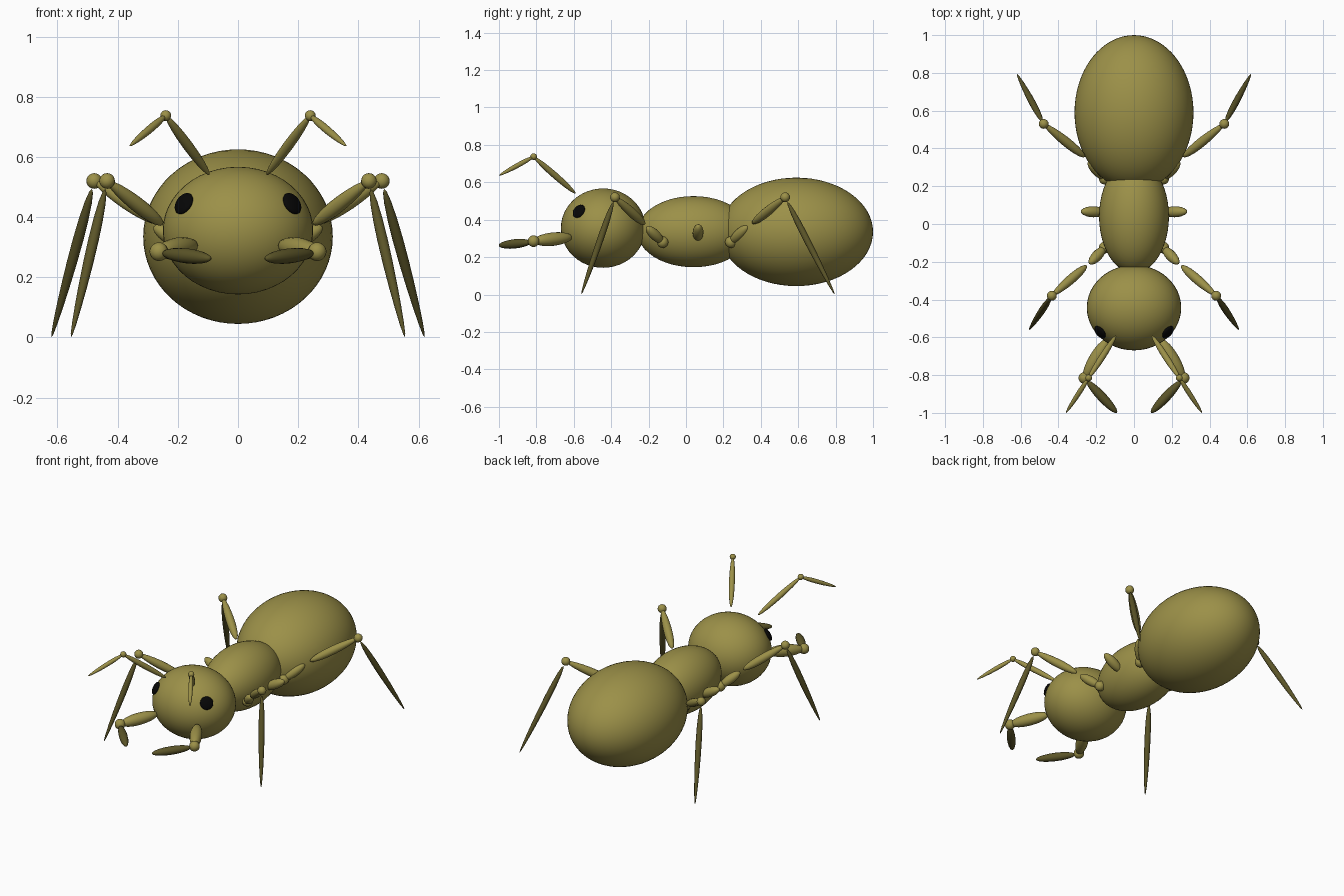
import bpy, bmesh
from mathutils import Vector, Matrix

cube = bpy.data.objects.get("Cube")
if cube:
    bpy.data.objects.remove(cube, do_unlink=True)


def material(name, color):
    m = bpy.data.materials.new(name)
    m.use_nodes = True
    m.diffuse_color = color
    bsdf = m.node_tree.nodes["Principled BSDF"]
    bsdf.inputs["Base Color"].default_value = color
    bsdf.inputs["Roughness"].default_value = 0.7
    return m


OLIVE = material("olive shell", (0.33, 0.28, 0.065, 1))
DARK = material("dark olive limb ends", (0.105, 0.09, 0.021, 1))
BLACK = material("black eye", (0.002, 0.002, 0.002, 1))


def ellipsoid(name, centre, radii, axis=None, mat=OLIVE, segs=24, taper=0.0):
    """Smooth ellipsoid; its z radius follows axis, taper narrows the far end."""
    bm = bmesh.new()
    bmesh.ops.create_uvsphere(bm, u_segments=segs, v_segments=max(10, segs // 2), radius=1)
    for v in bm.verts:
        k = 1 - taper * v.co.z
        v.co = Vector((v.co.x * radii[0] * k, v.co.y * radii[1] * k, v.co.z * radii[2]))
    for f in bm.faces:
        f.smooth = True
    mesh = bpy.data.meshes.new(name)
    bm.to_mesh(mesh)
    bm.free()
    mesh.materials.append(mat)
    obj = bpy.data.objects.new(name, mesh)
    rot = Matrix()
    if axis is not None:
        rot = Vector(axis).to_track_quat('Z', 'Y').to_matrix().to_4x4()
    obj.matrix_world = Matrix.Translation(centre) @ rot
    bpy.context.collection.objects.link(obj)


def spindle(name, a, b, r, taper=0.0, mat=OLIVE):
    """Slim limb segment between two points."""
    a, b = Vector(a), Vector(b)
    ellipsoid(name, (a + b) / 2, (r, r, (b - a).length / 2), b - a, mat, 16, taper)


def ball(name, c, r):
    ellipsoid(name, c, (r, r, r), segs=16)


# Body
HEAD = Vector((0, -0.443, 0.355))
HEAD_R = Vector((0.25, 0.226, 0.212))
ellipsoid("abdomen", (0, 0.59, 0.335), (0.315, 0.41, 0.29), segs=64)
ellipsoid("thorax", (0, 0.04, 0.336), (0.185, 0.3, 0.19), segs=48)
ellipsoid("head", HEAD, HEAD_R, segs=48)

# Legs: hip, coxa end, femur start, knee, foot
LEGS = {
    "front": ((0.155, -0.125, 0.28), (0.235, -0.21, 0.36), (0.25, -0.22, 0.375),
              (0.435, -0.38, 0.52), (0.555, -0.56, 0.0)),
    "rear": ((0.155, 0.24, 0.28), (0.24, 0.33, 0.365), (0.26, 0.355, 0.38),
             (0.478, 0.53, 0.52), (0.62, 0.795, 0.0)),
}

for side, s in (("left", 1), ("right", -1)):
    def at(p):
        return Vector((p[0] * s, p[1], p[2]))

    # Eye disc lying on the head surface
    d = at((0.18, -0.13, 0.09))
    normal = Vector([c / r ** 2 for c, r in zip(d, HEAD_R)])
    ellipsoid(side + "_eye", HEAD + d, (0.039, 0.039, 0.014), normal, BLACK)

    # Antenna
    elbow = at((0.24, -0.815, 0.737))
    tip = at((0.36, -1.0, 0.636))
    spindle(side + "_antenna_base", at((0.095, -0.59, 0.54)), elbow, 0.017)
    ball(side + "_antenna_elbow", elbow, 0.018)
    spindle(side + "_antenna_tip", elbow, tip, 0.013, 0.2)

    # Mandible
    joint = at((0.263, -0.815, 0.285))
    spindle(side + "_mandible_base", at((0.14, -0.61, 0.307)), joint, 0.036)
    ball(side + "_mandible_joint", joint, 0.031)
    spindle(side + "_mandible_tip", at((0.25, -0.83, 0.28)), at((0.09, -1.0, 0.262)),
            0.025, mat=DARK)

    # Legs
    for pos, pts in LEGS.items():
        hip, coxa, femur, knee, foot = [at(p) for p in pts]
        n = side + "_" + pos
        ball(n + "_hip", hip, 0.031)
        spindle(n + "_coxa", hip, coxa, 0.028)
        spindle(n + "_femur", femur, knee, 0.025, 0.15)
        ball(n + "_knee", knee, 0.026)
        spindle(n + "_shin", knee.lerp(foot, 0.05), foot, 0.017, 0.3, DARK)

    # Short middle leg stub
    spindle(side + "_middle_coxa", at((0.15, 0.063, 0.295)), at((0.28, 0.066, 0.368)), 0.029)
